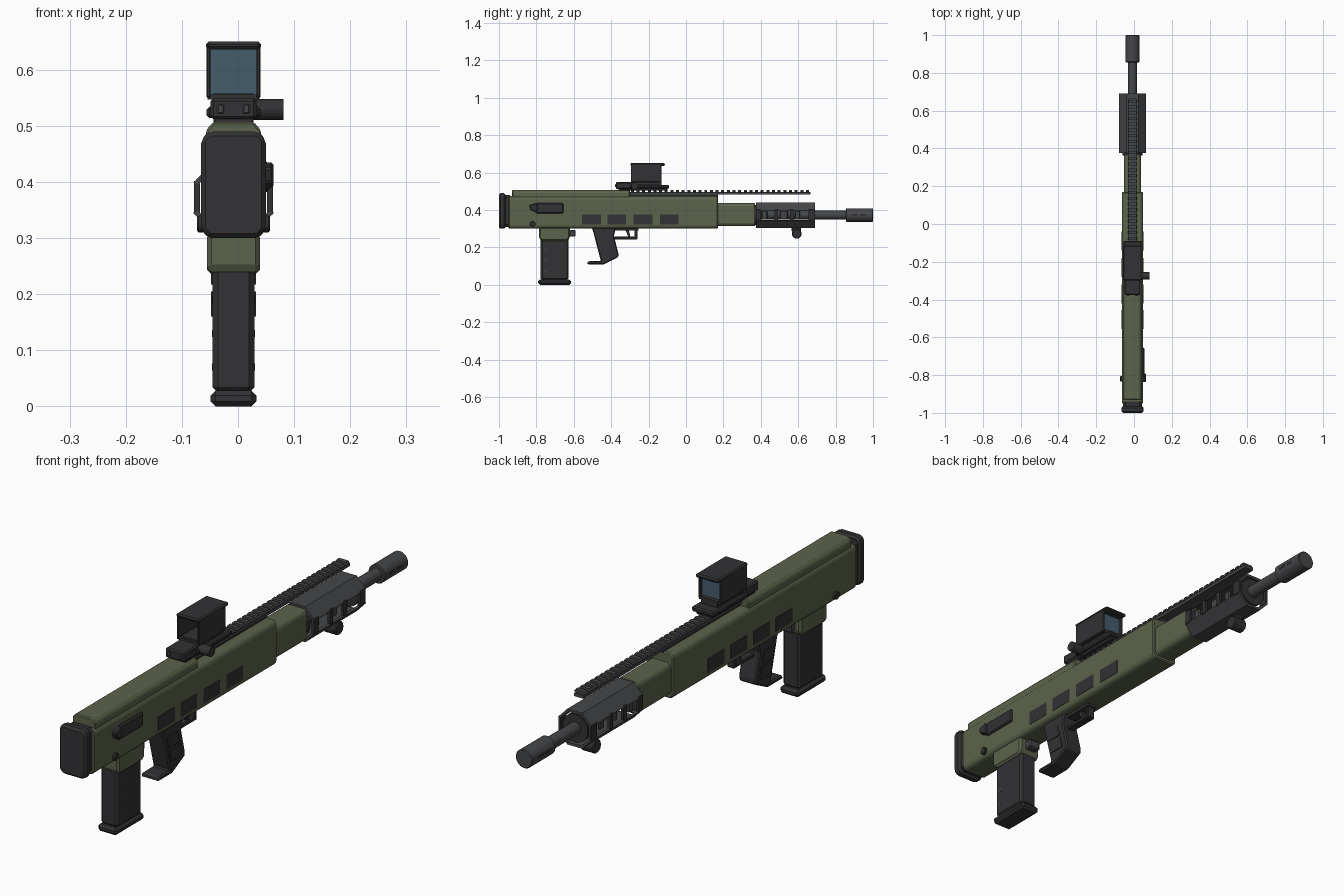
import bpy, bmesh, math
from mathutils import Matrix

CX = -0.008      # centre plane of the rifle
BZ = 0.373       # bore height


def material(name, rgb):
    m = bpy.data.materials.new(name)
    m.diffuse_color = (*rgb, 1)
    return m


OLIVE = material("olive", (0.105, 0.125, 0.07))
BLACK = material("black", (0.032, 0.032, 0.035))
STEEL = material("steel", (0.06, 0.062, 0.066))
GLASS = material("glass", (0.06, 0.11, 0.15))


def finish(bm, name, mat, bevel=0):
    bmesh.ops.recalc_face_normals(bm, faces=bm.faces)
    me = bpy.data.meshes.new(name)
    bm.to_mesh(me)
    bm.free()
    me.materials.append(mat)
    ob = bpy.data.objects.new(name, me)
    bpy.context.collection.objects.link(ob)
    if bevel:
        b = ob.modifiers.new("bevel", 'BEVEL')
        b.width, b.segments = bevel, 1
    return ob


def box(name, x, y, z, mat, bevel=0):
    """Box from (lo, hi) ranges; x is relative to the centre plane."""
    bm = bmesh.new()
    bmesh.ops.create_cube(bm, size=1)
    for v in bm.verts:
        v.co = [(r[0] + r[1]) / 2 + c * (r[1] - r[0]) for r, c in zip((x, y, z), v.co)]
        v.co.x += CX
    return finish(bm, name, mat, bevel)


def prism(name, pts, lo, hi, mat, axis='Y', bevel=0):
    """Extrude an (x,z) outline along Y, or a (y,z) outline along X."""
    bm = bmesh.new()
    co = (lambda p, t: (CX + p[0], t, p[1])) if axis == 'Y' else (lambda p, t: (CX + t, p[0], p[1]))
    f = bm.faces.new([bm.verts.new(co(p, lo)) for p in pts])
    ext = bmesh.ops.extrude_face_region(bm, geom=[f])
    d = (0, hi - lo, 0) if axis == 'Y' else (hi - lo, 0, 0)
    bmesh.ops.translate(bm, vec=d, verts=[e for e in ext['geom'] if isinstance(e, bmesh.types.BMVert)])
    return finish(bm, name, mat, bevel)


def rod(name, centre, r, length, mat, axis='Y', sides=20, bevel=0):
    bm = bmesh.new()
    bmesh.ops.create_cone(bm, cap_ends=True, segments=sides, radius1=r, radius2=r, depth=length)
    rot = Matrix.Rotation(math.pi / 2, 4, 'X' if axis == 'Y' else 'Y')
    bmesh.ops.transform(bm, matrix=Matrix.Translation((centre[0] + CX, centre[1], centre[2])) @ rot, verts=bm.verts)
    return finish(bm, name, mat, bevel)


def octagon(w, z0, z1, c):
    return [(-w + c, z0), (w - c, z0), (w, z0 + c), (w, z1 - c),
            (w - c, z1), (-w + c, z1), (-w, z1 - c), (-w, z0 + c)]


# Stock and receiver body
prism("butt_pad", octagon(0.058, 0.30, 0.49, 0.014), -1.0, -0.965, BLACK, bevel=0.008)
prism("butt_plate", octagon(0.05, 0.31, 0.48, 0.012), -0.97, -0.94, BLACK)
prism("receiver_body", octagon(0.056, 0.30, 0.474, 0.012), -0.95, 0.17, OLIVE, bevel=0.005)
cheek = [(-0.049, 0.46), (0.049, 0.46), (0.049, 0.492), (0.036, 0.507), (-0.036, 0.507), (-0.049, 0.492)]
prism("cheek_ridge", cheek, -0.93, -0.30, OLIVE, bevel=0.004)
prism("front_receiver", octagon(0.046, 0.313, 0.437, 0.012), 0.16, 0.37, OLIVE, bevel=0.005)

# Top rail with teeth
box("rail_base", (-0.02, 0.02), (-0.30, 0.665), (0.483, 0.495), STEEL)
box("rail_foot", (-0.015, 0.015), (-0.30, 0.17), (0.465, 0.485), BLACK)
for i in range(32):
    y = -0.295 + i * 0.0302
    tooth = [(-0.019, 0.493), (0.019, 0.493), (0.025, 0.499), (0.02, 0.507), (-0.02, 0.507), (-0.025, 0.499)]
    prism("rail_tooth", tooth, y, y + 0.016, STEEL)

# Handguard: folded top and bottom shells joined by side ribs
outer = [(-0.072, 0.398), (-0.032, 0.44), (0.032, 0.44), (0.072, 0.398)]
inner = [(0.062, 0.396), (0.028, 0.430), (-0.028, 0.430), (-0.062, 0.396)]
shell = outer + inner
prism("handguard_top", shell, 0.375, 0.69, STEEL)
prism("handguard_bottom", [(x, 0.743 - z) for x, z in shell], 0.375, 0.69, STEEL)
for s in (-1, 1):
    for y0, y1 in ((0.375, 0.402), (0.472, 0.492), (0.555, 0.575), (0.655, 0.69)):
        box("handguard_rib", sorted((s * 0.060, s * 0.070)), (y0, y1), (0.342, 0.402), BLACK)
    for y0, y1 in ((0.405, 0.435), (0.502, 0.545), (0.582, 0.61)):
        box("handguard_inner_block", sorted((s * 0.04, s * 0.052)), (y0, y1), (0.348, 0.396), STEEL, 0.004)
for y in (0.365, 0.675):
    rod("handguard_collar", (0, y + 0.005, BZ), 0.054, 0.014, BLACK)

# Barrel and muzzle
rod("barrel", (0, 0.62, BZ), 0.024, 0.52, STEEL)
rod("muzzle_sleeve", (0, 0.928, BZ), 0.036, 0.144, STEEL, sides=24, bevel=0.003)
for s in (-1, 1):
    for y in (0.885, 0.93):
        box("muzzle_slot", sorted((s * 0.03, s * 0.0365)), (y, y + 0.03), (BZ - 0.004, BZ + 0.006), BLACK)

# Sling stud under the handguard
box("stud_base", (-0.016, 0.016), (0.565, 0.615), (0.285, 0.308), BLACK, 0.004)
rod("stud_knob", (0, 0.592, 0.273), 0.027, 0.056, BLACK, axis='X', sides=10, bevel=0.004)

# Magazine well and magazine
prism("magazine_well", [(-0.785, 0.31), (-0.785, 0.245), (-0.77, 0.235), (-0.635, 0.235), (-0.62, 0.25), (-0.62, 0.31)],
      -0.047, 0.047, OLIVE, axis='X', bevel=0.008)
box("magazine", (-0.037, 0.037), (-0.777, -0.628), (0.025, 0.25), BLACK, 0.009)
box("magazine_base", (-0.041, 0.041), (-0.79, -0.615), (0.0, 0.028), BLACK, 0.009)
box("magazine_catch", (-0.025, 0.025), (-0.622, -0.59), (0.257, 0.292), STEEL, 0.005)
for s in (-1, 1):
    for z in (0.07, 0.13, 0.19):
        rod("magazine_dimple", (s * 0.037, -0.75, z), 0.006, 0.003, STEEL, axis='X', sides=8)

# Pistol grip with foot
grip = [(-0.503, 0.305), (-0.495, 0.28), (-0.455, 0.126), (-0.52, 0.126), (-0.53, 0.118), (-0.525, 0.109),
        (-0.44, 0.109), (-0.362, 0.148), (-0.362, 0.17), (-0.385, 0.262), (-0.375, 0.305)]
prism("pistol_grip", grip, -0.037, 0.037, BLACK, axis='X', bevel=0.006)
for s in (-1, 1):
    for y0, z0 in ((-0.478, 0.262), (-0.462, 0.205)):
        panel = [(y0, z0), (y0 + 0.012, z0 - 0.045), (y0 + 0.078, z0 - 0.045), (y0 + 0.066, z0)]
        lo, hi = sorted((s * 0.034, s * 0.040))
        prism("grip_panel", panel, lo, hi, BLACK, axis='X')

# Trigger and guard
box("guard_bar", (-0.016, 0.016), (-0.385, -0.26), (0.243, 0.257), BLACK, 0.003)
box("guard_post", (-0.016, 0.016), (-0.276, -0.26), (0.243, 0.305), BLACK, 0.003)
box("guard_mount", (-0.02, 0.02), (-0.38, -0.255), (0.289, 0.305), BLACK)
prism("trigger", [(-0.325, 0.295), (-0.305, 0.295), (-0.298, 0.255), (-0.308, 0.255)], -0.009, 0.009, BLACK, axis='X')

# Side panels and pins on both sides
for s in (-1, 1):
    for y in (-0.555, -0.42, -0.28, -0.14):
        box("side_panel", sorted((s * 0.05, s * 0.0575)), (y, y + 0.1), (0.323, 0.377), BLACK)
    rod("body_pin", (s * 0.058, -0.82, 0.325), 0.015, 0.014, BLACK, axis='X', sides=12, bevel=0.003)

# Ejection cover and deflector on the right side
box("ejection_cover", (0.05, 0.064), (-0.805, -0.655), (0.382, 0.436), BLACK, 0.005)
prism("case_deflector", [(-0.838, 0.425), (-0.80, 0.436), (-0.79, 0.41), (-0.80, 0.388), (-0.83, 0.40)],
      0.05, 0.071, BLACK, axis='X', bevel=0.004)

# Reflex sight base
box("sight_clamp", (-0.036, 0.036), (-0.36, -0.10), (0.503, 0.518), BLACK, 0.003)
box("sight_base", (-0.048, 0.048), (-0.30, -0.09), (0.514, 0.534), BLACK, 0.005)
box("sight_rear_block", (-0.041, 0.041), (-0.375, -0.268), (0.512, 0.549), BLACK, 0.005)
for x in (-0.023, 0.023):
    box("sight_button", (x - 0.006, x + 0.006), (-0.379, -0.37), (0.522, 0.538), STEEL, 0.002)
rod("sight_knob", (0.061, -0.274, 0.529), 0.019, 0.056, BLACK, axis='X')
box("sight_neck", (-0.036, 0.036), (-0.28, -0.13), (0.53, 0.558), BLACK)

# Sight hood and lens
for s in (-1, 1):
    box("hood_wall", sorted((s * 0.041, s * 0.048)), (-0.295, -0.132), (0.55, 0.644), BLACK, 0.002)
box("hood_roof", (-0.049, 0.049), (-0.298, -0.113), (0.636, 0.65), BLACK, 0.005)
box("hood_floor", (-0.046, 0.046), (-0.29, -0.132), (0.547, 0.556), BLACK)
box("lens", (-0.041, 0.041), (-0.152, -0.146), (0.552, 0.64), GLASS)
